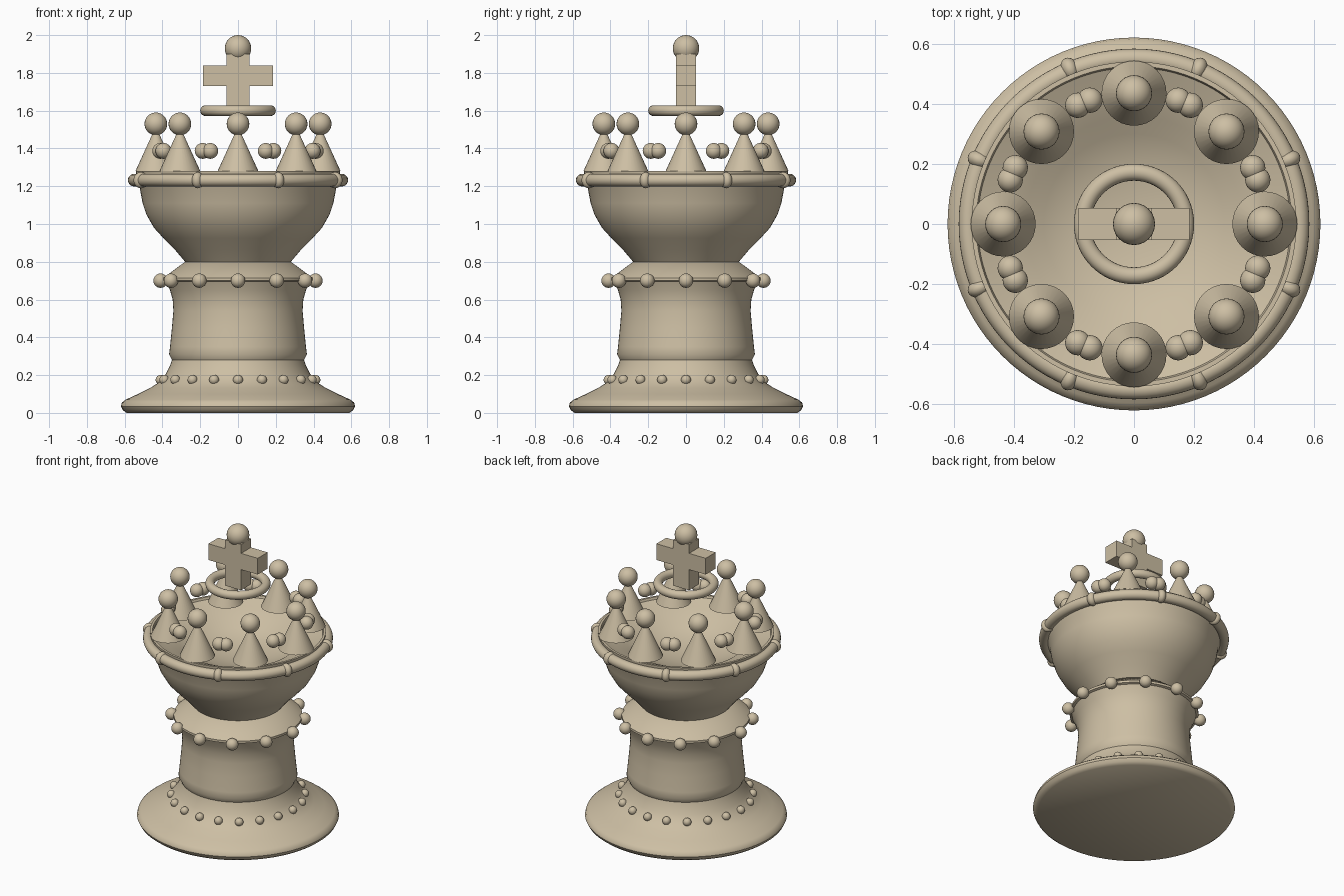
import bpy, bmesh, math
from math import sin, cos, pi, radians
from mathutils import Vector, Matrix

cube = bpy.data.objects.get("Cube")
if cube:
    bpy.data.objects.remove(cube)

tan = bpy.data.materials.new("warm tan")
tan.use_nodes = True
colour = (0.61, 0.52, 0.37, 1)
tan.diffuse_color = colour
tan.node_tree.nodes["Principled BSDF"].inputs["Base Color"].default_value = colour


def finish(name, bm, smooth=True, angle=40):
    """Turn a bmesh into a named, shaded object."""
    bmesh.ops.recalc_face_normals(bm, faces=bm.faces)
    mesh = bpy.data.meshes.new(name)
    bm.to_mesh(mesh)
    bm.free()
    mesh.materials.append(tan)
    ob = bpy.data.objects.new(name, mesh)
    bpy.context.collection.objects.link(ob)
    if smooth:
        bpy.ops.object.select_all(action='DESELECT')
        ob.select_set(True)
        bpy.context.view_layer.objects.active = ob
        bpy.ops.object.shade_smooth_by_angle(angle=radians(angle))
    return ob


def lathe(name, profile, steps=96):
    """Revolve (radius, height) points around z."""
    bm = bmesh.new()
    verts = [bm.verts.new((r, 0, z)) for r, z in profile]
    edges = [bm.edges.new(pair) for pair in zip(verts, verts[1:])]
    bmesh.ops.spin(bm, geom=verts + edges, cent=(0, 0, 0), axis=(0, 0, 1),
                   angle=2 * pi, steps=steps, use_duplicate=False)
    bmesh.ops.remove_doubles(bm, verts=bm.verts, dist=0.0005)
    return finish(name, bm)


def ring(name, major, minor, z):
    """Revolve a circle into a round ring."""
    circle = [(major + minor * cos(2 * pi * i / 20), z + minor * sin(2 * pi * i / 20))
              for i in range(21)]
    return lathe(name, circle)


def beads(name, angles, distance, z, size, scale=(1, 1, 1)):
    """Place balls around the axis; scale is radial, tangential, vertical."""
    bm = bmesh.new()
    for a in angles:
        place = (Matrix.Rotation(a, 4, 'Z') @ Matrix.Translation((distance, 0, z))
                 @ Matrix.Diagonal((*scale, 1)))
        bmesh.ops.create_uvsphere(bm, u_segments=24, v_segments=16, radius=size, matrix=place)
    return finish(name, bm, angle=60)


def around(count, offset=0):
    return [2 * pi * i / count + offset for i in range(count)]


# Foot, waist and collar
lathe("base_and_stem", [
    (0, 0), (0.59, 0), (0.61, 0.015), (0.62, 0.035), (0.615, 0.055), (0.595, 0.07),
    (0.53, 0.1), (0.465, 0.132), (0.41, 0.167), (0.38, 0.21), (0.358, 0.255),
    (0.35, 0.28), (0.365, 0.31), (0.36, 0.35), (0.35, 0.45), (0.342, 0.54),
    (0.346, 0.6), (0.36, 0.65), (0.38, 0.695), (0.395, 0.7), (0.395, 0.715),
    (0.28, 0.8), (0, 0.8)])

# Flared cup with a lip, sloping ledge and hollow
lathe("cup", [
    (0, 0.8), (0.28, 0.8), (0.335, 0.865), (0.395, 0.925), (0.445, 0.98), (0.485, 1.05),
    (0.505, 1.11), (0.52, 1.19), (0.535, 1.22), (0.54, 1.28), (0.525, 1.28),
    (0.52, 1.265), (0.45, 1.235), (0.36, 1.2), (0.3, 1.16), (0.2, 1.125),
    (0.1, 1.107), (0, 1.1)])
ring("rim_ring", 0.55, 0.033, 1.232)

# Bead rows
beads("base_beads", around(20), 0.41, 0.175, 0.026)
beads("collar_beads", around(12), 0.41, 0.7, 0.038)
beads("rim_beads", around(8, pi / 8), 0.556, 1.232, 0.043, (0.95, 0.7, 1))
beads("crown_bead_pairs", [a + d for a in around(8, pi / 8) for d in (-0.05, 0.05)],
      0.437, 1.387, 0.042)

# Crown points: cones topped with balls
bm = bmesh.new()
for a in around(8):
    place = Matrix.Rotation(a, 4, 'Z') @ Matrix.Translation((0.435, 0, 1.385))
    bmesh.ops.create_cone(bm, cap_ends=True, segments=32, radius1=0.108, radius2=0.012,
                          depth=0.21, matrix=place)
finish("crown_cones", bm)
beads("crown_balls", around(8), 0.435, 1.53, 0.06)

# Top ornament: ring, cross and ball
ring("top_ring", 0.172, 0.028, 1.6)
bm = bmesh.new()
outline = [(0.06, 1.59), (0.06, 1.73), (0.185, 1.73), (0.185, 1.84), (0.06, 1.84), (0.06, 1.9)]
outline += [(-x, z) for x, z in reversed(outline)]
face = bm.faces.new([bm.verts.new((x, -0.053, z)) for x, z in outline])
extruded = bmesh.ops.extrude_face_region(bm, geom=[face])
moved = [v for v in extruded["geom"] if isinstance(v, bmesh.types.BMVert)]
bmesh.ops.translate(bm, verts=moved, vec=Vector((0, 0.106, 0)))
if not face.is_valid or all(face not in e.link_faces for e in bm.edges):
    bmesh.ops.holes_fill(bm, edges=[e for e in bm.edges if e.is_boundary], sides=0)
finish("top_cross", bm, smooth=False)
beads("top_ball", [0], 0, 1.93, 0.07)
